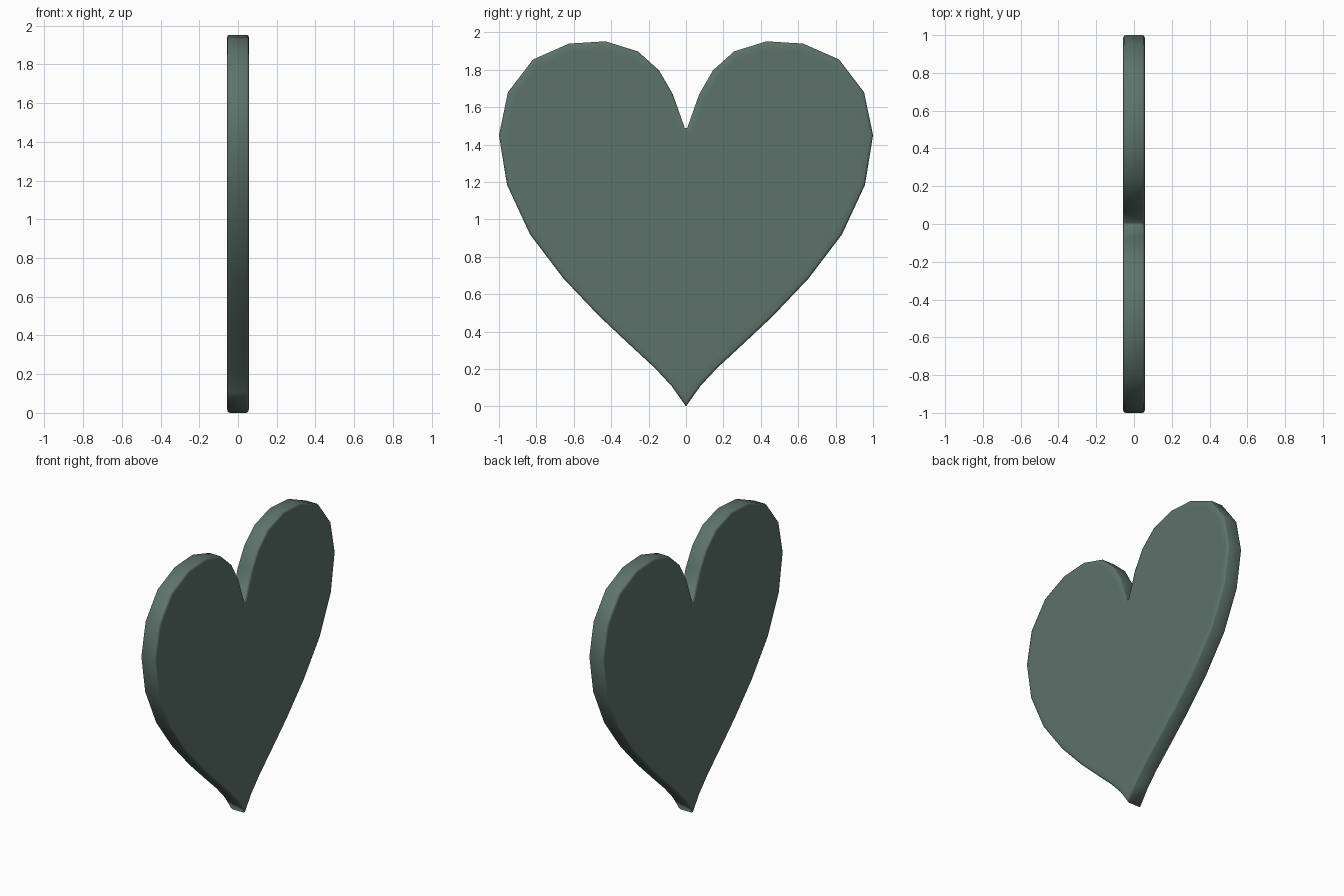
import bpy, bmesh

if "Cube" in bpy.data.objects:
    bpy.data.objects.remove(bpy.data.objects["Cube"])

HALF = 0.057  # half thickness

# Right half of the heart outline (y, z), from bottom tip to top notch
half = [(0.075, 0.107), (0.166, 0.205), (0.312, 0.34), (0.465, 0.484),
        (0.655, 0.684), (0.834, 0.92), (0.957, 1.185), (1.0, 1.45),
        (0.952, 1.68), (0.818, 1.855), (0.626, 1.94), (0.43, 1.952),
        (0.257, 1.898), (0.144, 1.797), (0.07, 1.668), (0.007, 1.49)]
outline = [(0, 0)] + half + [(-y, z) for y, z in reversed(half)]

# Extrude the outline into a slab
bm = bmesh.new()
face = bm.faces.new([bm.verts.new((-HALF, y, z)) for y, z in outline])
ext = bmesh.ops.extrude_face_region(bm, geom=[face], use_keep_orig=True)
bmesh.ops.translate(bm, vec=(2 * HALF, 0, 0),
                    verts=[g for g in ext["geom"] if isinstance(g, bmesh.types.BMVert)])
bmesh.ops.recalc_face_normals(bm, faces=bm.faces)

# Round the rim of both faces
rim = [e for e in bm.edges if abs(e.verts[0].co.x - e.verts[1].co.x) < 1e-5]
bmesh.ops.bevel(bm, geom=rim, offset=0.013, segments=2, profile=0.5, affect='EDGES')

# Inset each flat face so the smooth shading stays near the rim
caps = [f for f in bm.faces if len(f.verts) > 20]
bmesh.ops.inset_individual(bm, faces=caps, thickness=0.03, use_even_offset=True)
for f in bm.faces:
    f.smooth = True

mesh = bpy.data.meshes.new("heart")
bm.to_mesh(mesh)
bm.free()
heart = bpy.data.objects.new("heart", mesh)
bpy.context.collection.objects.link(heart)

# Dark grey-green material
mat = bpy.data.materials.new("grey_green")
mat.diffuse_color = (0.11, 0.17, 0.15, 1)
mat.use_nodes = True
mat.node_tree.nodes["Principled BSDF"].inputs["Base Color"].default_value = mat.diffuse_color
mesh.materials.append(mat)
